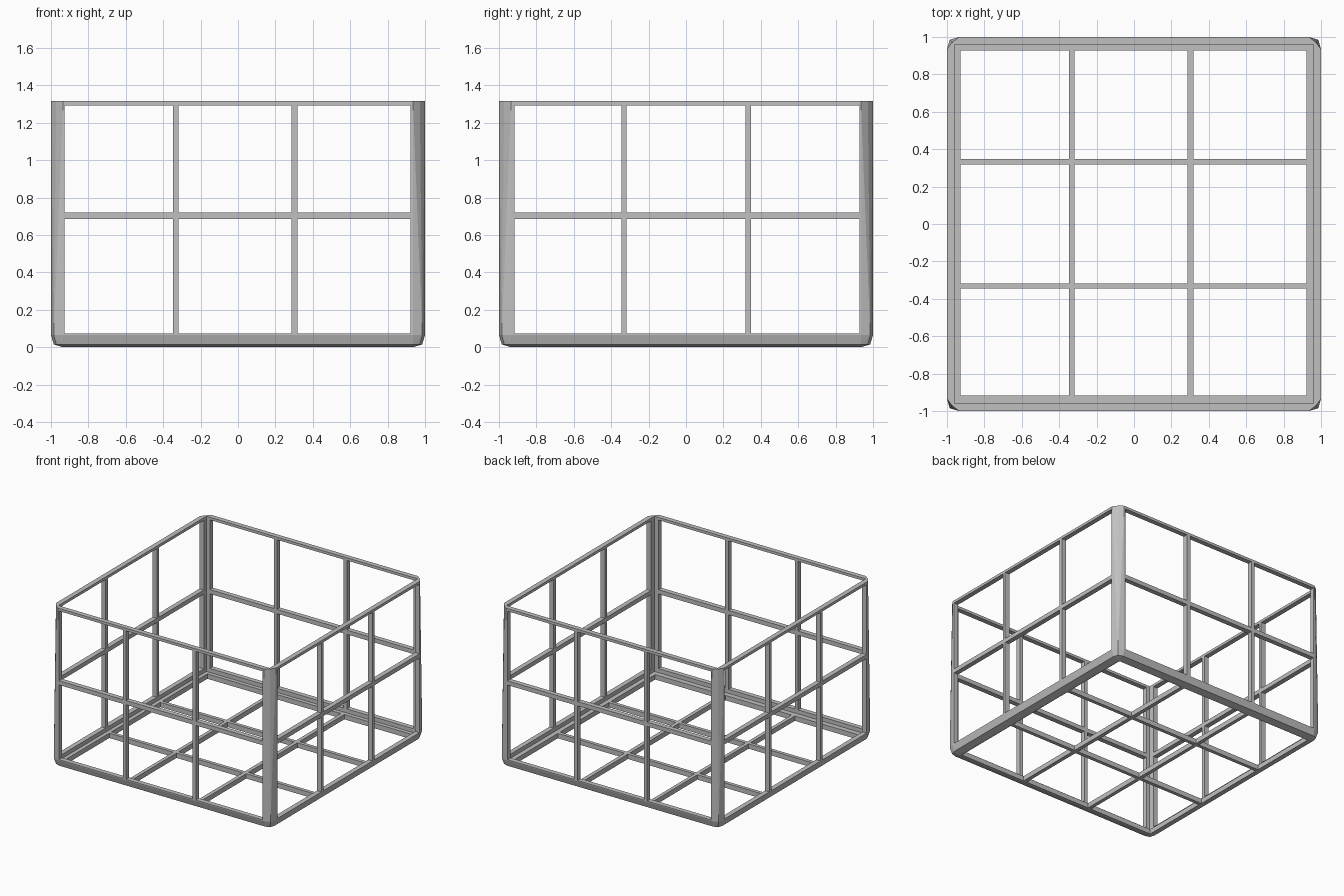
import bpy
import bmesh
from itertools import product
from math import radians

if "Cube" in bpy.data.objects:
    bpy.data.objects.remove(bpy.data.objects["Cube"], do_unlink=True)

HEIGHT = 1.315
WALL = 0.04

grey = bpy.data.materials.new("metal grey")
grey.use_nodes = True
color = (0.53, 0.53, 0.53, 1)
grey.diffuse_color = color
grey.node_tree.nodes["Principled BSDF"].inputs["Base Color"].default_value = color


def link_mesh(name, bm):
    bmesh.ops.recalc_face_normals(bm, faces=bm.faces)
    mesh = bpy.data.meshes.new(name)
    bm.to_mesh(mesh)
    bm.free()
    obj = bpy.data.objects.new(name, mesh)
    obj.data.materials.append(grey)
    bpy.context.collection.objects.link(obj)
    return obj


def cutter(name, xs, ys, zs):
    """Grid of separate boxes, one for each combination of spans."""
    bm = bmesh.new()
    for spans in product(xs, ys, zs):
        verts = bmesh.ops.create_cube(bm, size=1)["verts"]
        for v in verts:
            for axis, (low, high) in enumerate(spans):
                v.co[axis] = high if v.co[axis] > 0 else low
    obj = link_mesh(name, bm)
    obj.hide_render = True
    return obj


# Solid body with softened corners and bottom edges
edge, mid = 0.935, 0.985
points = [(edge, edge, 0),
          (edge, mid, 0.015), (0.972, 0.972, 0.015), (mid, edge, 0.015),
          (edge, 1, 0.065), (mid, mid, 0.065), (1, edge, 0.065),
          (edge, 1, HEIGHT), (0.972, 0.972, HEIGHT), (1, edge, HEIGHT)]
bm = bmesh.new()
for sx, sy in product((-1, 1), repeat=2):
    for x, y, z in points:
        bm.verts.new((sx * x, sy * y, z))
bmesh.ops.convex_hull(bm, input=bm.verts)
bmesh.ops.dissolve_limit(bm, angle_limit=radians(0.5),
                         verts=bm.verts, edges=bm.edges)
frame = link_mesh("open_basket_frame", bm)

# Cavity and window openings that leave posts, rails and bars
inner = 1 - WALL
x_cells = [(-0.928, -0.347), (-0.317, 0.285), (0.317, 0.922)]
y_cells = [(-0.917, -0.346), (-0.317, 0.318), (0.347, 0.928)]
z_cells = [(0.073, 0.686), (0.721, 1.293)]
through = [(-2, 2)]
cutters = [
    cutter("cavity", [(-inner, inner)], [(-inner, inner)], [(WALL, 2)]),
    cutter("front_windows", x_cells, through, z_cells),
    cutter("side_windows", through, y_cells, z_cells),
    cutter("floor_windows", x_cells, y_cells, [(-1, 0.5)]),
]
for tool in cutters:
    mod = frame.modifiers.new(tool.name, "BOOLEAN")
    mod.operation = "DIFFERENCE"
    mod.solver = "EXACT"
    mod.object = tool

# Bake the openings and drop the cutters
bpy.context.view_layer.update()
graph = bpy.context.evaluated_depsgraph_get()
baked = bpy.data.meshes.new_from_object(frame.evaluated_get(graph))
frame.modifiers.clear()
frame.data = baked
baked.materials.clear()
baked.materials.append(grey)
for poly in baked.polygons:
    poly.material_index = 0
for tool in cutters:
    bpy.data.objects.remove(tool, do_unlink=True)
